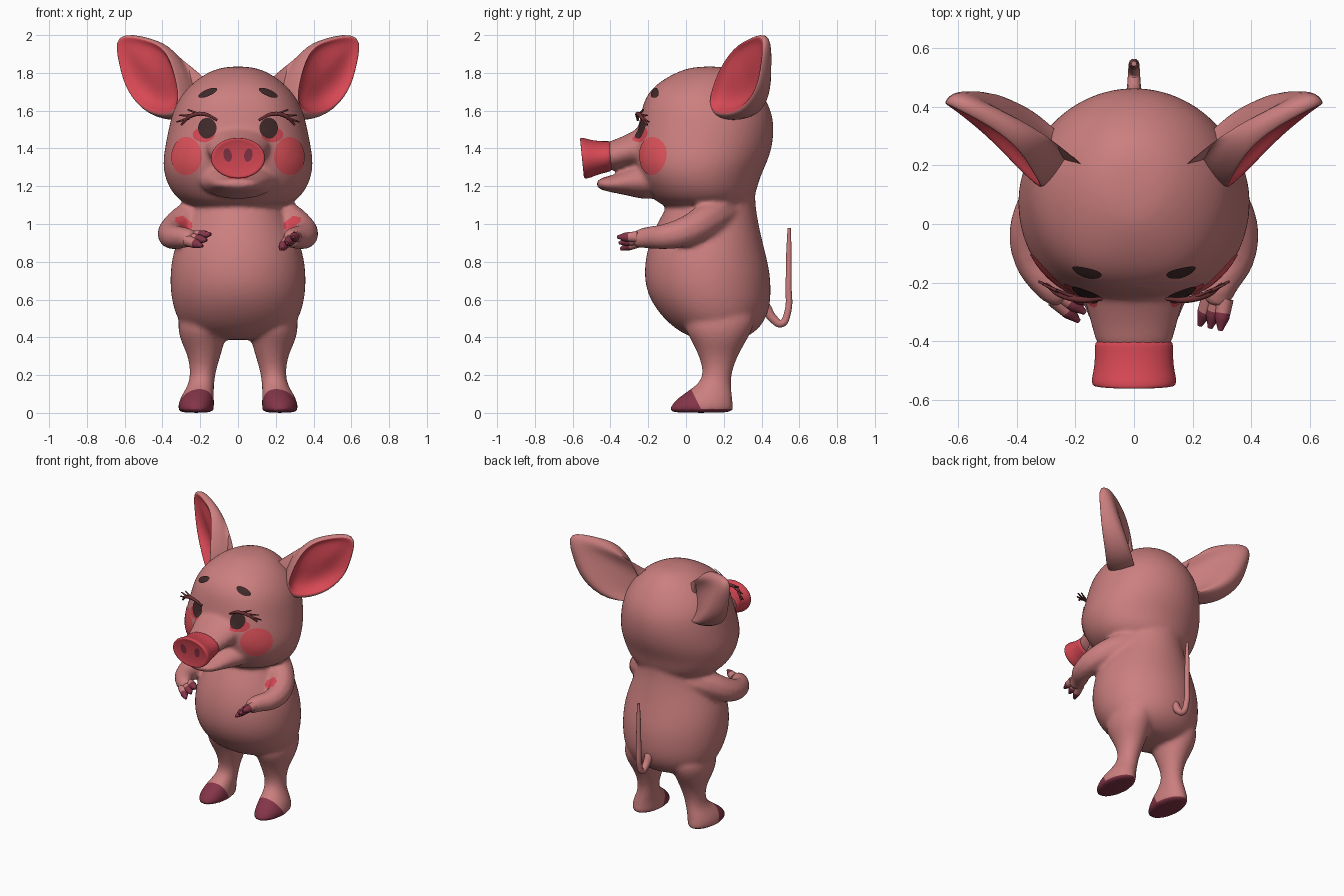
import bpy, bmesh
from math import sin, cos, pi, copysign
from mathutils import Vector
from mathutils.bvhtree import BVHTree

cube = bpy.data.objects.get("Cube")
if cube:
    bpy.data.objects.remove(cube, do_unlink=True)


def material(name, r, g, b):
    m = bpy.data.materials.new(name)
    m.use_nodes = True
    m.diffuse_color = (r, g, b, 1)
    bsdf = next(n for n in m.node_tree.nodes if n.type == 'BSDF_PRINCIPLED')
    bsdf.inputs["Base Color"].default_value = (r, g, b, 1)
    return m


SKIN = material("skin_pink", 0.60, 0.21, 0.21)
RED = material("ear_red", 0.68, 0.065, 0.09)
BLUSH = material("cheek_red", 0.78, 0.09, 0.11)
HOOF = material("hoof_maroon", 0.23, 0.035, 0.065)
DARK = material("eye_brown", 0.05, 0.022, 0.022)
LASH = material("lash_brown", 0.15, 0.03, 0.035)


def add_object(name, data, mats):
    for m in mats:
        data.materials.append(m)
    obj = bpy.data.objects.new(name, data)
    bpy.context.collection.objects.link(obj)
    return obj


def bake(obj):
    """Turn the modified object or curve into a plain smooth mesh object."""
    bpy.context.view_layer.update()
    dg = bpy.context.evaluated_depsgraph_get()
    mesh = bpy.data.meshes.new_from_object(obj.evaluated_get(dg))
    name, mats = obj.name, [s.material for s in obj.material_slots]
    bpy.data.objects.remove(obj, do_unlink=True)
    mesh.shade_smooth()
    return add_object(name, mesh, mats[len(mesh.materials):])


def skin_loops(name, loops, mats, second=0):
    """Bridge closed loops; the first cap and strips may take material 1."""
    bm = bmesh.new()
    rows = [[bm.verts.new(p) for p in loop] for loop in loops]
    n = len(rows[0])
    bm.faces.new(rows[0]).material_index = 1 if second else 0
    bm.faces.new(rows[-1])
    for k, (a, b) in enumerate(zip(rows, rows[1:])):
        for i in range(n):
            j = (i + 1) % n
            f = bm.faces.new((a[i], a[j], b[j], b[i]))
            f.material_index = 1 if k < second else 0
    bmesh.ops.recalc_face_normals(bm, faces=bm.faces)
    mesh = bpy.data.meshes.new(name)
    bm.to_mesh(mesh)
    bm.free()
    obj = add_object(name, mesh, mats)
    mod = obj.modifiers.new("smooth", 'SUBSURF')
    mod.levels = mod.render_levels = 2
    return bake(obj)


def loft(name, rings, mat, axis='z', n=24):
    """Rings are (position, low, high, half width, front fullness, centre x)."""
    loops = []
    for ring in rings:
        pos, lo, hi, w, full, cx = (*ring, *(1, 0)[len(ring) - 4:])
        loop = []
        for i in range(n):
            c, s = cos(2 * pi * i / n), sin(2 * pi * i / n)
            x = cx + w * copysign(abs(c) ** (full if s < 0 else 1), c)
            d = (lo + hi) / 2 + s * (hi - lo) / 2
            loop.append(Vector((x, d, pos) if axis == 'z' else (x, pos, d)))
        loops.append(loop)
    return skin_loops(name, loops, [mat])


def tube(name, points, mats):
    """Round tube through (x, y, z, radius) points."""
    cu = bpy.data.curves.new(name, 'CURVE')
    cu.dimensions = '3D'
    cu.bevel_depth = 1
    cu.bevel_resolution = 3
    cu.resolution_u = 8
    cu.use_fill_caps = True
    sp = cu.splines.new('BEZIER')
    sp.bezier_points.add(len(points) - 1)
    for bp, p in zip(sp.bezier_points, points):
        bp.co, bp.radius = p[:3], p[3]
        bp.handle_left_type = bp.handle_right_type = 'AUTO'
    return bake(add_object(name, cu, mats))


def blend(name, parts, mats):
    """Fuse closed parts into one softly joined surface."""
    bm = bmesh.new()
    for part in parts:
        bm.from_mesh(part.data)
        bpy.data.objects.remove(part, do_unlink=True)
    mesh = bpy.data.meshes.new(name)
    bm.to_mesh(mesh)
    bm.free()
    obj = add_object(name, mesh, mats)
    mod = obj.modifiers.new("fuse", 'REMESH')
    mod.mode, mod.voxel_size = 'VOXEL', .013
    mod = obj.modifiers.new("soften", 'SMOOTH')
    mod.factor, mod.iterations = .5, 10
    return bake(obj)


def paint(obj, index, rule, cuts=()):
    """Colour faces by a rule, first cutting clean edges along low planes."""
    bm = bmesh.new()
    bm.from_mesh(obj.data)
    for co, no in cuts:
        faces = [f for f in bm.faces if f.calc_center_median().z < .15]
        geom = faces + list({e for f in faces for e in f.edges}) + list({v for f in faces for v in f.verts})
        bmesh.ops.bisect_plane(bm, geom=geom, plane_co=co, plane_no=no)
    for f in bm.faces:
        if rule(f.calc_center_median()):
            f.material_index = index
    bm.to_mesh(obj.data)
    bm.free()


def surface(obj):
    bm = bmesh.new()
    bm.from_mesh(obj.data)
    tree = BVHTree.FromBMesh(bm)
    bm.free()
    return tree


def plate(name, tree, x, z, rx, rz, mat, rot=0, lift=0.004, y=-0.3, lean=0):
    """Thin oval laid on a surface, cast along +y leaning sideways."""
    ray = Vector((-sin(lean), cos(lean), 0))
    side = Vector((cos(lean), sin(lean), 0))
    n, bm, rows = 28, bmesh.new(), []
    for k in (0.25, 0.5, 0.75, 1):
        row = []
        for i in range(n):
            u, v = k * rx * cos(2 * pi * i / n), k * rz * sin(2 * pi * i / n)
            p = Vector((x, y, z)) + side * (u * cos(rot) - v * sin(rot))
            p.z += u * sin(rot) + v * cos(rot)
            hit, nor = tree.ray_cast(p - ray, ray)[:2]
            if hit is None:
                hit, nor = tree.find_nearest(p)[:2]
            row.append(bm.verts.new(hit + nor * lift))
        rows.append(row)
    bm.faces.new(rows[0])
    for a, b in zip(rows, rows[1:]):
        for i in range(n):
            j = (i + 1) % n
            bm.faces.new((a[i], b[i], b[j], a[j]))
    mesh = bpy.data.meshes.new(name)
    bm.to_mesh(mesh)
    bm.free()
    mesh.shade_smooth()
    add_object(name, mesh, [mat])


# Torso, head, muzzle and jaw
parts = [
    loft("torso", [(.385, .08, .28, .1), (.41, 0, .34, .22), (.46, -.08, .405, .305),
                   (.55, -.165, .447, .345), (.65, -.215, .453, .362), (.75, -.225, .447, .362),
                   (.85, -.212, .422, .347), (.95, -.18, .397, .31), (1.05, -.13, .377, .26),
                   (1.13, -.08, .367, .235), (1.22, -.05, .37, .22), (1.3, 0, .36, .18)], SKIN),
    loft("head", [(1.085, -.07, .28, .18), (1.105, -.15, .34, .29, .8), (1.17, -.205, .375, .357, .75),
                  (1.25, -.25, .395, .392, .7), (1.33, -.275, .435, .402, .7),
                  (1.42, -.275, .463, .387, .7), (1.52, -.255, .47, .367, .75),
                  (1.6, -.24, .455, .347, .75), (1.68, -.215, .415, .306, .75),
                  (1.75, -.15, .36, .24, .8), (1.805, -.05, .295, .16), (1.835, .04, .21, .07)], SKIN),
    loft("muzzle", [(-.12, 1.25, 1.58, .2), (-.25, 1.31, 1.51, .175), (-.33, 1.295, 1.465, .15),
                    (-.40, 1.28, 1.44, .133), (-.43, 1.29, 1.43, .12)], SKIN, 'y'),
    loft("jaw", [(-.15, 1.12, 1.33, .24), (-.25, 1.135, 1.325, .185), (-.33, 1.155, 1.283, .15),
                 (-.40, 1.168, 1.253, .128), (-.45, 1.18, 1.243, .1), (-.475, 1.195, 1.23, .06)], SKIN, 'y')]
for sx in (1, -1):
    # Legs
    rings = [(0, -.08, .24, .085, 1, .222), (.012, -.095, .253, .096, 1, .222), (.05, -.075, .25, .096, .9, .222),
             (.10, -.018, .245, .084, .9, .212), (.14, .05, .24, .071, 1, .197), (.2, .098, .238, .065, 1, .187),
             (.3, .068, .272, .085, 1, .178), (.38, .03, .32, .118, 1, .187), (.46, -.02, .365, .133, 1, .19),
             (.56, .03, .37, .12, 1, .185)]
    parts.append(loft("leg", [r[:5] + (sx * r[5],) for r in rings], SKIN))

# Arms: the right hand reaches further inward than the left
HANDS = {1: (Vector((.285, -.25, .92)), Vector((-.025, -.1, -.02))),
         -1: (Vector((-.255, -.235, .925)), Vector((.085, -.065, -.01)))}
for sx, (wrist, reach) in HANDS.items():
    parts.append(tube("arm", [(sx * .14, .2, 1.07, .1), (sx * .255, .12, 1.025, .095),
                              (sx * .338, .01, .965, .083), (sx * .348, -.1, .935, .07),
                              (*(wrist - reach * .3), .057), (*(wrist + reach * .25), .045)], [SKIN]))

body = blend("body", parts, [SKIN, HOOF, RED])
paint(body, 1, lambda c: c.z < .02 or (c.z < .13 and c.y < .09 - .5 * c.z),
      [((0, .09, 0), (0, 1, .5)), ((0, 0, .02), (0, 0, 1))])
paint(body, 2, lambda c: (Vector((abs(c.x), c.y, c.z)) - Vector((.29, -.04, 1.005))).length < .05)

# Snout and mouth
snout = loft("snout", [(-.385, 1.277, 1.444, .137), (-.42, 1.274, 1.437, .133), (-.50, 1.255, 1.443, .136),
                       (-.545, 1.237, 1.46, .148), (-.565, 1.243, 1.455, .14), (-.557, 1.262, 1.437, .118),
                       (-.552, 1.32, 1.38, .05)], RED, 'y')
for v in snout.data.vertices:
    if v.co.y < -.42:
        v.co.y += (1.45 - v.co.z) * .1 * min(1, (-.42 - v.co.y) / .1)
loft("mouth_inside", [(-.3, 1.22, 1.29, .08), (-.36, 1.21, 1.268, .085),
                      (-.41, 1.2, 1.254, .085), (-.46, 1.21, 1.24, .06)], RED, 'y')

# Tail
tube("tail", [(0, .42, .56, .03), (0, .465, .495, .024), (0, .505, .473, .021), (0, .535, .52, .019),
              (0, .543, .68, .017), (0, .545, .85, .015), (0, .546, .98, .009)], [SKIN])

face, nose = surface(body), surface(snout)
RIM = [(.66, .42, 2.01), (.48, .33, 1.975), (.385, .25, 1.935), (.335, .16, 1.8), (.305, .11, 1.63),
       (.37, .16, 1.58), (.49, .29, 1.595), (.595, .375, 1.71), (.63, .40, 1.85)]
MID = Vector((.47, .27, 1.78))
BACK = Vector((-.76, .65, 0))
BASE = Vector((.235, .18, 1.665))

for sx, side in ((1, "left"), (-1, "right")):
    # Ears: red cup, rim, then a shell that is fuller low down, into the skull
    def ear_loop(scale, centre, depth=0, drop=0):
        loop = []
        for p in map(Vector, RIM):
            high = min(1, max(0, (p.z - 1.6) / .4))
            q = centre + (p - MID) * scale + BACK * depth * (1 - .6 * high)
            loop.append(Vector((sx * q.x, q.y, q.z - drop * (1 - high))))
        return loop
    skin_loops(side + "_ear", [ear_loop(.45, MID, .07), ear_loop(.8, MID, .05),
                               ear_loop(.93, MID, .015), ear_loop(1.0, MID, -.006),
                               ear_loop(1.06, MID, .02, .02), ear_loop(1.07, MID, .11, .03),
                               ear_loop(.86, MID - Vector((.02, 0, .02)), .19, .02),
                               ear_loop(.7, BASE, .06),
                               ear_loop(.5, BASE - Vector((.08, .03, .04)))], [SKIN, RED], second=3)

    # Fingers with dark tips
    wrist, reach = HANDS[sx]
    across = Vector((reach.y, -reach.x, 0)).normalized()
    for k in (-1, 0, 1):
        start = wrist + across * k * .024 + Vector((0, 0, -.012 * k))
        tip = start + reach * 1.05 + across * k * .012 + Vector((0, 0, -.02 * k))
        finger = tube(f"{side}_finger_{k + 2}", [(*start, .031), (*start.lerp(tip, .6), .025),
                                                 (*tip, .008)], [SKIN, HOOF])
        paint(finger, 1, lambda c: (c - tip).length < reach.length * .6)

    # Eyes, brows, cheeks and nostrils
    plate(side + "_cheek", face, sx * .295, 1.36, .105, .1, BLUSH, y=-.22, lean=sx * .5)
    plate(side + "_eye_rim", face, sx * .18, 1.472, .058, .04, RED, lift=.003)
    plate(side + "_eye", face, sx * .16, 1.505, .048, .056, DARK, lift=.007)
    plate(side + "_brow", face, sx * .157, 1.69, .052, .017, DARK, rot=-sx * .4, lift=.008)
    plate(side + "_nostril", nose, sx * .055, 1.365, .022, .036, HOOF, rot=-sx * .2, y=-.6)

    # Lashes standing off the upper lid
    lashes = [[(.11, -.255, 1.55, .006), (.18, -.258, 1.582, .011), (.25, -.24, 1.572, .011), (.3, -.205, 1.525, .006)],
              [(.2, -.25, 1.58, .008), (.265, -.225, 1.605, .004)],
              [(.235, -.24, 1.575, .008), (.31, -.205, 1.575, .004)],
              [(.26, -.23, 1.56, .008), (.325, -.195, 1.54, .004)]]
    for k, pts in enumerate(lashes):
        tube(f"{side}_lash_{k + 1}", [(sx * x, y, z, r) for x, y, z, r in pts], [LASH])
